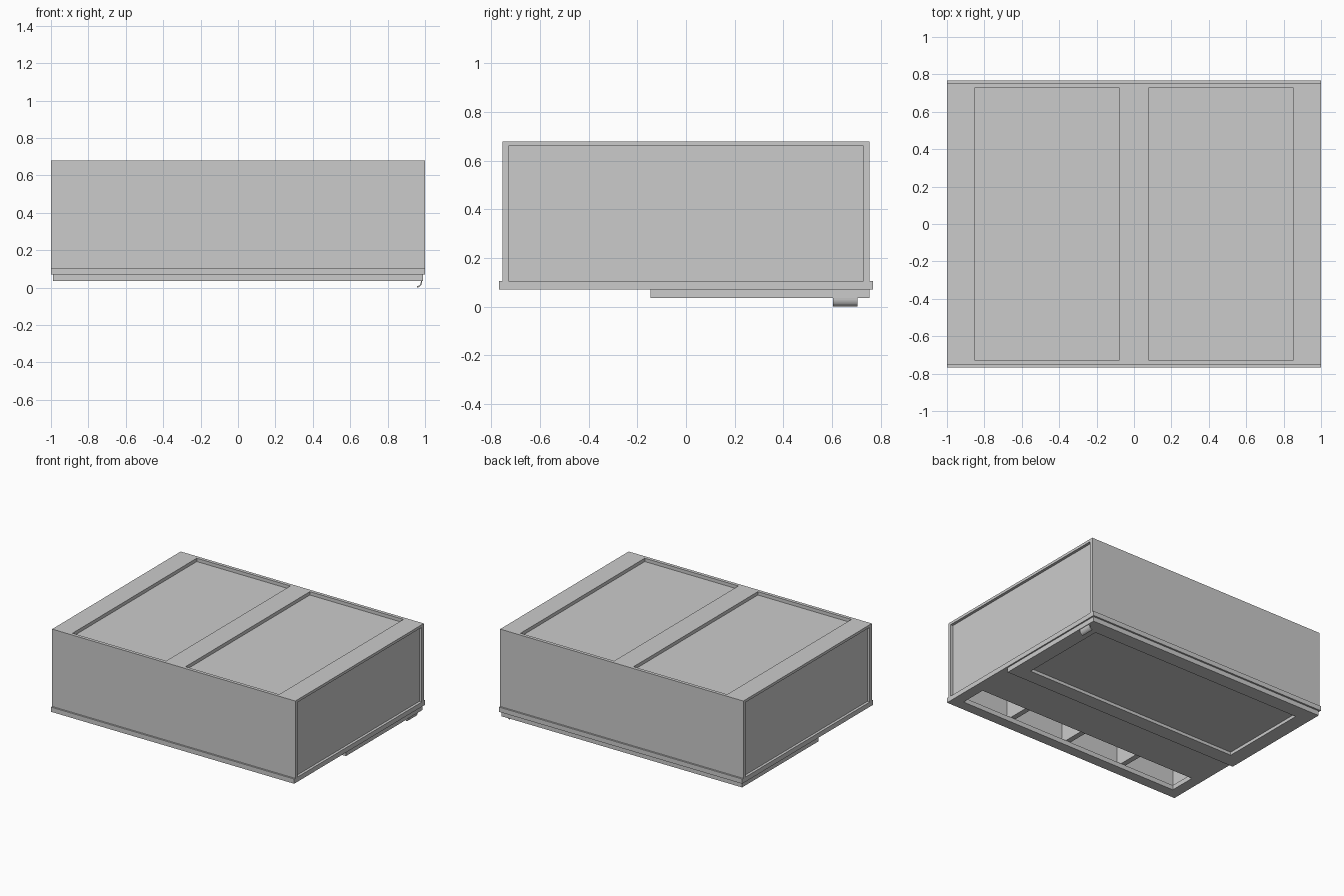
import bpy, bmesh, math
from mathutils import Vector

if "Cube" in bpy.data.objects:
    bpy.data.objects.remove(bpy.data.objects["Cube"])


def box(name, x, y, z):
    """Axis-aligned box from (min, max) ranges."""
    bm = bmesh.new()
    bmesh.ops.create_cube(bm, size=1)
    lo = Vector((x[0], y[0], z[0]))
    hi = Vector((x[1], y[1], z[1]))
    for v in bm.verts:
        v.co = Vector(lo[i] + (v.co[i] + 0.5) * (hi[i] - lo[i]) for i in range(3))
    me = bpy.data.meshes.new(name)
    bm.to_mesh(me)
    bm.free()
    ob = bpy.data.objects.new(name, me)
    bpy.context.collection.objects.link(ob)
    return ob


def cut(target, x, y, z):
    """Subtract a box from the target."""
    cutter = box(target.name + "_cutter", x, y, z)
    cutter.hide_render = True
    mod = target.modifiers.new("cut", 'BOOLEAN')
    mod.operation = 'DIFFERENCE'
    mod.solver = 'EXACT'
    mod.object = cutter
    bpy.context.view_layer.objects.active = target
    bpy.ops.object.modifier_apply(modifier=mod.name)
    bpy.data.objects.remove(cutter)


# Main body: hollow from below, with recessed top and end panels
body = box("body", (-1, 1), (-0.755, 0.755), (0.105, 0.68))
cut(body, (-0.955, 0.955), (-0.73, 0.73), (0.0, 0.635))
for s in (-1, 1):
    cut(body, sorted((s * 0.08, s * 0.85)), (-0.73, 0.73), (0.655, 0.8))
    cut(body, sorted((s * 0.98, s * 1.2)), (-0.73, 0.73), (0.0, 0.66))

# Base plate with the access opening
base = box("base_plate", (-1, 1), (-0.768, 0.768), (0.07, 0.105))
cut(base, (-0.92, 0.92), (-0.69, -0.49), (0.0, 0.2))

# Inner dividers
for i in (-1, 0, 1):
    box("divider", (i * 0.485 - 0.02, i * 0.485 + 0.02), (-0.73, 0.73), (0.105, 0.635))

# Door under the base with a recessed panel
door = box("door", (-0.99, 0.99), (-0.145, 0.755), (0.035, 0.07))
cut(door, (-0.88, 0.88), (-0.035, 0.645), (0.0, 0.058))

# Curved handle lip: thin arc profile swept along y
outer, inner = [], []
for k in range(7):
    a = math.radians(-90 * k / 6)
    ring = Vector((math.cos(a), math.sin(a)))
    outer.append(Vector((0.957, 0.035)) + Vector((ring.x * 0.028, ring.y * 0.035)))
    inner.append(Vector((0.957, 0.035)) + Vector((ring.x * 0.021, ring.y * 0.028)))
bm = bmesh.new()
profile = [bm.verts.new((p.x, 0.605, p.y)) for p in outer + inner[::-1]]
face = bm.faces.new(profile)
ext = bmesh.ops.extrude_face_region(bm, geom=[face])
verts = [g for g in ext["geom"] if isinstance(g, bmesh.types.BMVert)]
bmesh.ops.translate(bm, verts=verts, vec=(0, 0.1, 0))
bmesh.ops.recalc_face_normals(bm, faces=bm.faces)
me = bpy.data.meshes.new("handle")
bm.to_mesh(me)
bm.free()
bpy.context.collection.objects.link(bpy.data.objects.new("handle", me))
